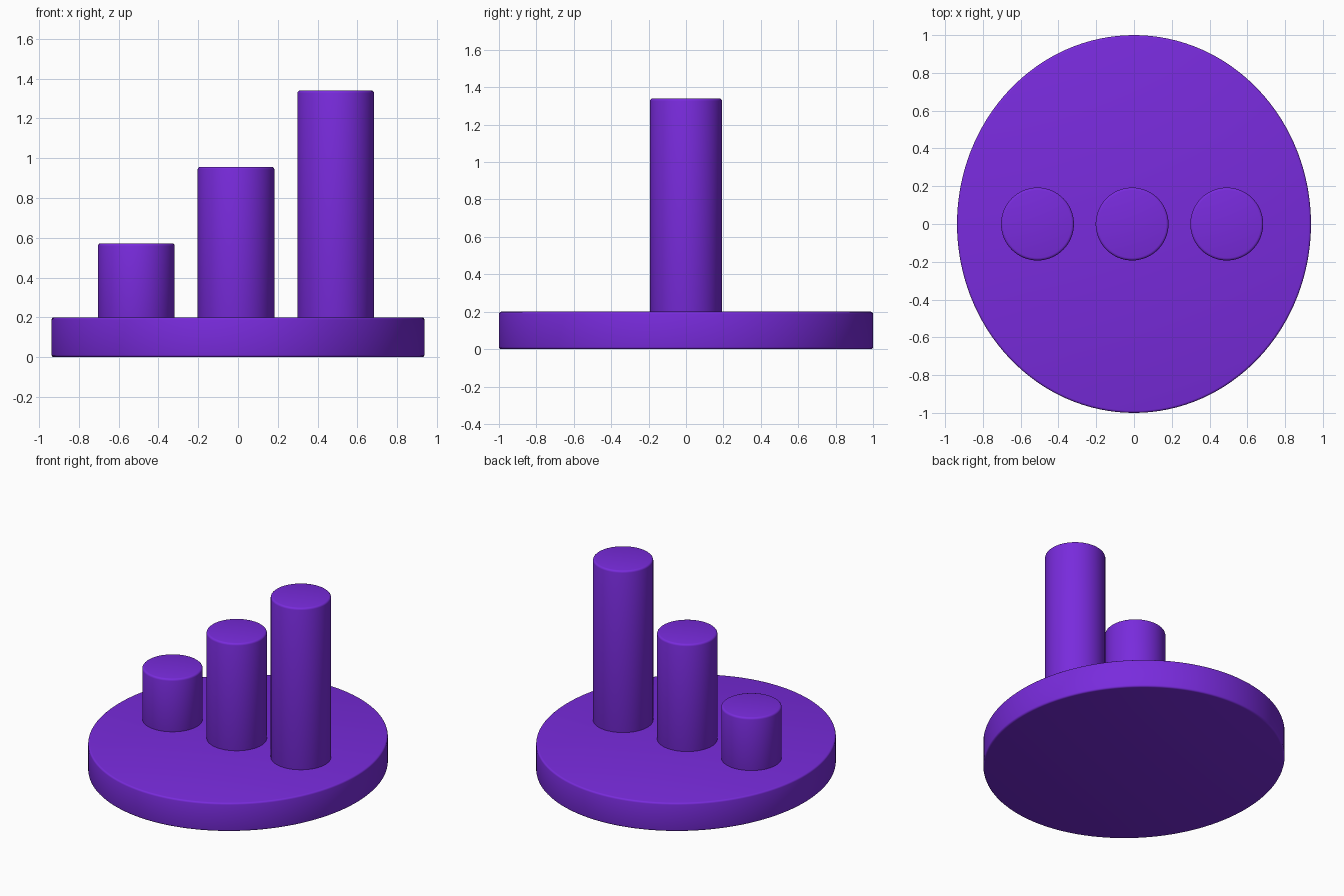
import bpy
import math

if "Cube" in bpy.data.objects:
    bpy.data.objects.remove(bpy.data.objects["Cube"])

purple = bpy.data.materials.new("purple")
purple.diffuse_color = (0.19, 0.024, 0.72, 1.0)
purple.use_nodes = True
purple.node_tree.nodes["Principled BSDF"].inputs["Base Color"].default_value = purple.diffuse_color


def disc(name, x, rx, ry, z0, z1, bevel, sides):
    """Upright round part with a small rounded rim."""
    bpy.ops.mesh.primitive_cylinder_add(
        vertices=sides, radius=1, depth=1, location=(x, 0, (z0 + z1) / 2))
    ob = bpy.context.object
    ob.name = name
    ob.scale = (rx, ry, z1 - z0)
    bpy.ops.object.transform_apply(location=False, rotation=False, scale=True)
    ob.data.materials.append(purple)
    mod = ob.modifiers.new("rim", 'BEVEL')
    mod.width = bevel
    mod.segments = 3
    mod.limit_method = 'ANGLE'
    mod.angle_limit = math.radians(40)
    bpy.ops.object.modifier_apply(modifier=mod.name)
    bpy.ops.object.shade_smooth_by_angle(angle=math.radians(35))
    return ob


# Slightly oval base plate
disc("base", 0, 0.937, 1.0, 0, 0.2, 0.012, 128)

# Three pillars, each one step taller than the last
for i, name in enumerate(("short_pillar", "middle_pillar", "tall_pillar")):
    disc(name, -0.511 + 0.501 * i, 0.193, 0.193,
         0.188, 0.572 + 0.384 * i, 0.014, 64)
